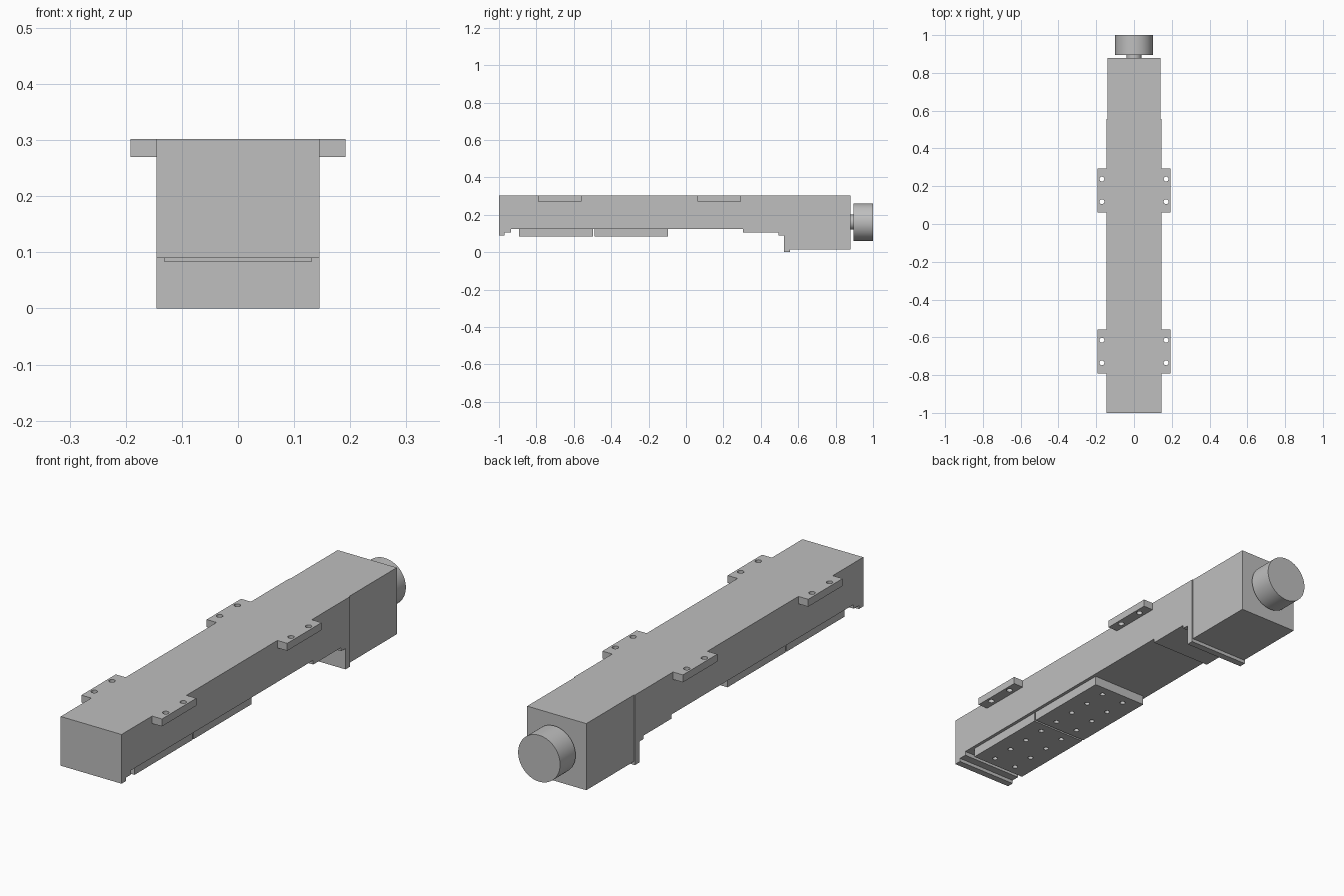
import bpy, bmesh, math
from mathutils import Matrix

if "Cube" in bpy.data.objects:
    bpy.data.objects.remove(bpy.data.objects["Cube"])

grey = bpy.data.materials.new("machined grey")
grey.use_nodes = True
colour = (0.52, 0.52, 0.52, 1)
grey.diffuse_color = colour
grey.node_tree.nodes["Principled BSDF"].inputs["Base Color"].default_value = colour


def add_object(name, bm):
    bmesh.ops.recalc_face_normals(bm, faces=bm.faces)
    mesh = bpy.data.meshes.new(name)
    bm.to_mesh(mesh)
    bm.free()
    mesh.materials.append(grey)
    obj = bpy.data.objects.new(name, mesh)
    bpy.context.collection.objects.link(obj)
    return obj


def extrude_profile(name, profile, half_width):
    """Extrude a (y, z) side outline across x."""
    bm = bmesh.new()
    face = bm.faces.new([bm.verts.new((-half_width, y, z)) for y, z in profile])
    side = bmesh.ops.extrude_face_region(bm, geom=[face])
    verts = [v for v in side["geom"] if isinstance(v, bmesh.types.BMVert)]
    bmesh.ops.translate(bm, verts=verts, vec=(2 * half_width, 0, 0))
    return add_object(name, bm)


def cylinder(name, radius, y0, y1, z):
    """Cylinder lying along y."""
    bm = bmesh.new()
    place = Matrix.Translation((0, (y0 + y1) / 2, z)) @ Matrix.Rotation(math.pi / 2, 4, "X")
    bmesh.ops.create_cone(bm, cap_ends=True, segments=64, radius1=radius,
                          radius2=radius, depth=y1 - y0, matrix=place)
    obj = add_object(name, bm)
    bpy.ops.object.select_all(action="DESELECT")
    obj.select_set(True)
    bpy.context.view_layer.objects.active = obj
    bpy.ops.object.shade_smooth_by_angle(angle=math.radians(30))
    return obj


def drilled_plate(name, x0, x1, y0, y1, z0, z1, holes, radius):
    """Box with vertical through holes at the given (x, y) places."""
    bm = bmesh.new()
    box = Matrix.Translation(((x0 + x1) / 2, (y0 + y1) / 2, (z0 + z1) / 2))
    bmesh.ops.create_cube(bm, size=1, matrix=box @ Matrix.Diagonal((x1 - x0, y1 - y0, z1 - z0, 1)))
    plate = add_object(name, bm)

    bm = bmesh.new()
    for x, y in holes:
        bmesh.ops.create_cone(bm, cap_ends=True, segments=20, radius1=radius, radius2=radius,
                              depth=0.2, matrix=Matrix.Translation((x, y, (z0 + z1) / 2)))
    cutter = add_object(name + "_drill", bm)
    cutter.hide_render = True
    cutter.hide_viewport = True
    cutter.display_type = "WIRE"
    cut = plate.modifiers.new("holes", "BOOLEAN")
    cut.operation = "DIFFERENCE"
    cut.solver = "EXACT"
    cut.object = cutter
    return plate


TOP, BELLY = 0.302, 0.123
SPLIT = 0.555

# Long housing with stepped lips at the front and ahead of the motor box
extrude_profile("housing", [
    (-1, TOP), (SPLIT, TOP), (SPLIT, 0), (0.525, 0), (0.525, 0.09),
    (0.495, 0.09), (0.495, 0.105), (0.305, 0.105), (0.305, BELLY),
    (-0.935, BELLY), (-0.935, 0.105), (-0.97, 0.105), (-0.97, 0.09), (-1, 0.09),
], 0.145)

# Slightly narrower motor box at the back
extrude_profile("motor_box", [(SPLIT, TOP), (0.88, TOP), (0.88, 0.015), (SPLIT, 0.015)], 0.141)

# Hand knob on a short shaft
cylinder("knob_shaft", 0.04, 0.875, 0.9, 0.16)
cylinder("hand_knob", 0.1, 0.895, 1.0, 0.16)

# Mounting ears, two on each side
for place, y in (("front", -0.675), ("back", 0.178)):
    for side, sign in (("left", 1), ("right", -1)):
        x0, x1 = sorted((sign * 0.145, sign * 0.192))
        holes = [(sign * 0.17, y - 0.06), (sign * 0.17, y + 0.06)]
        drilled_plate(f"{place}_{side}_ear", x0, x1, y - 0.117, y + 0.117,
                      0.27, TOP, holes, 0.013)

# Two carriage plates under the housing
for place, y in (("front", -0.695), ("back", -0.2925)):
    holes = [(x, y + row * 0.101) for x in (-0.055, 0.055) for row in (-1.5, -0.5, 0.5, 1.5)]
    drilled_plate(f"{place}_carriage", -0.131, 0.131, y - 0.197, y + 0.197,
                  0.083, BELLY, holes, 0.011)
